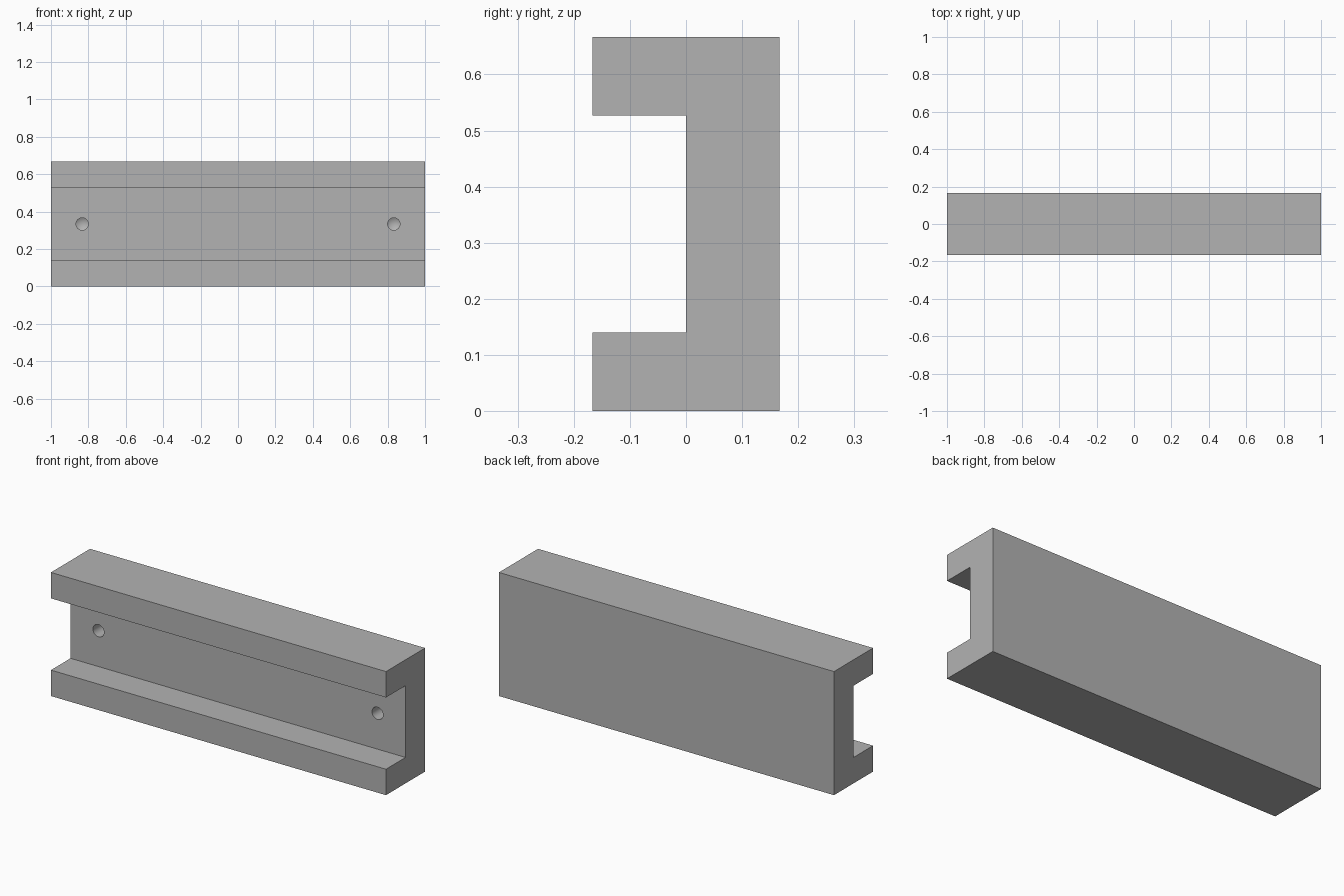
import bpy
import bmesh
import math
from mathutils import Matrix, Vector

if "Cube" in bpy.data.objects:
    bpy.data.objects.remove(bpy.data.objects["Cube"], do_unlink=True)

LENGTH, DEPTH, HEIGHT = 2.0, 0.333, 0.667
LIP = 0.14          # height of the upper and lower lips
HOLE_X, HOLE_R, HOLE_DEPTH, TIP = 0.833, 0.033, 0.1, 0.02

# Plain grey material
grey = bpy.data.materials.new("plain grey")
grey.use_nodes = True
colour = (0.45, 0.45, 0.45, 1)
grey.diffuse_color = colour
grey.node_tree.nodes["Principled BSDF"].inputs["Base Color"].default_value = colour


def make_object(name, bm):
    bmesh.ops.recalc_face_normals(bm, faces=bm.faces)
    mesh = bpy.data.meshes.new(name)
    bm.to_mesh(mesh)
    bm.free()
    mesh.materials.append(grey)
    obj = bpy.data.objects.new(name, mesh)
    bpy.context.collection.objects.link(obj)
    return obj


# Channel rail: C-shaped profile extruded along x
d = DEPTH / 2
profile = [(-d, 0), (d, 0), (d, HEIGHT), (-d, HEIGHT),
           (-d, HEIGHT - LIP), (0, HEIGHT - LIP), (0, LIP), (-d, LIP)]
bm = bmesh.new()
end = bm.faces.new([bm.verts.new((-LENGTH / 2, y, z)) for y, z in profile])
side = bmesh.ops.extrude_face_region(bm, geom=[end])
bmesh.ops.translate(bm, vec=(LENGTH, 0, 0),
                    verts=[v for v in side["geom"] if isinstance(v, bmesh.types.BMVert)])
rail = make_object("channel_rail", bm)

# Drill cutter: two blind holes with conical bottoms
bm = bmesh.new()
for x in (-HOLE_X, HOLE_X):
    place = Matrix.Translation((x, 0, HEIGHT / 2)) @ Matrix.Rotation(-math.pi / 2, 4, "X")
    drill = bmesh.ops.create_cone(bm, cap_ends=True, segments=32, radius1=HOLE_R,
                                  radius2=HOLE_R, depth=2 * HOLE_DEPTH, matrix=place)
    bottom = max({f for v in drill["verts"] for f in v.link_faces},
                 key=lambda f: f.calc_center_median().y)
    tip = bmesh.ops.poke(bm, faces=[bottom])["verts"][0]
    tip.co += Vector((0, TIP, 0))
cutter = make_object("drill_cutter", bm)
cutter.hide_render = True

# Drill the holes, then discard the cutter
cut = rail.modifiers.new("drill", "BOOLEAN")
cut.operation = "DIFFERENCE"
cut.solver = "EXACT"
cut.object = cutter
bpy.context.view_layer.objects.active = rail
rail.select_set(True)
bpy.ops.object.modifier_apply(modifier=cut.name)
bpy.data.objects.remove(cutter, do_unlink=True)
rail.select_set(True)
bpy.ops.object.shade_smooth_by_angle(angle=math.radians(25))
